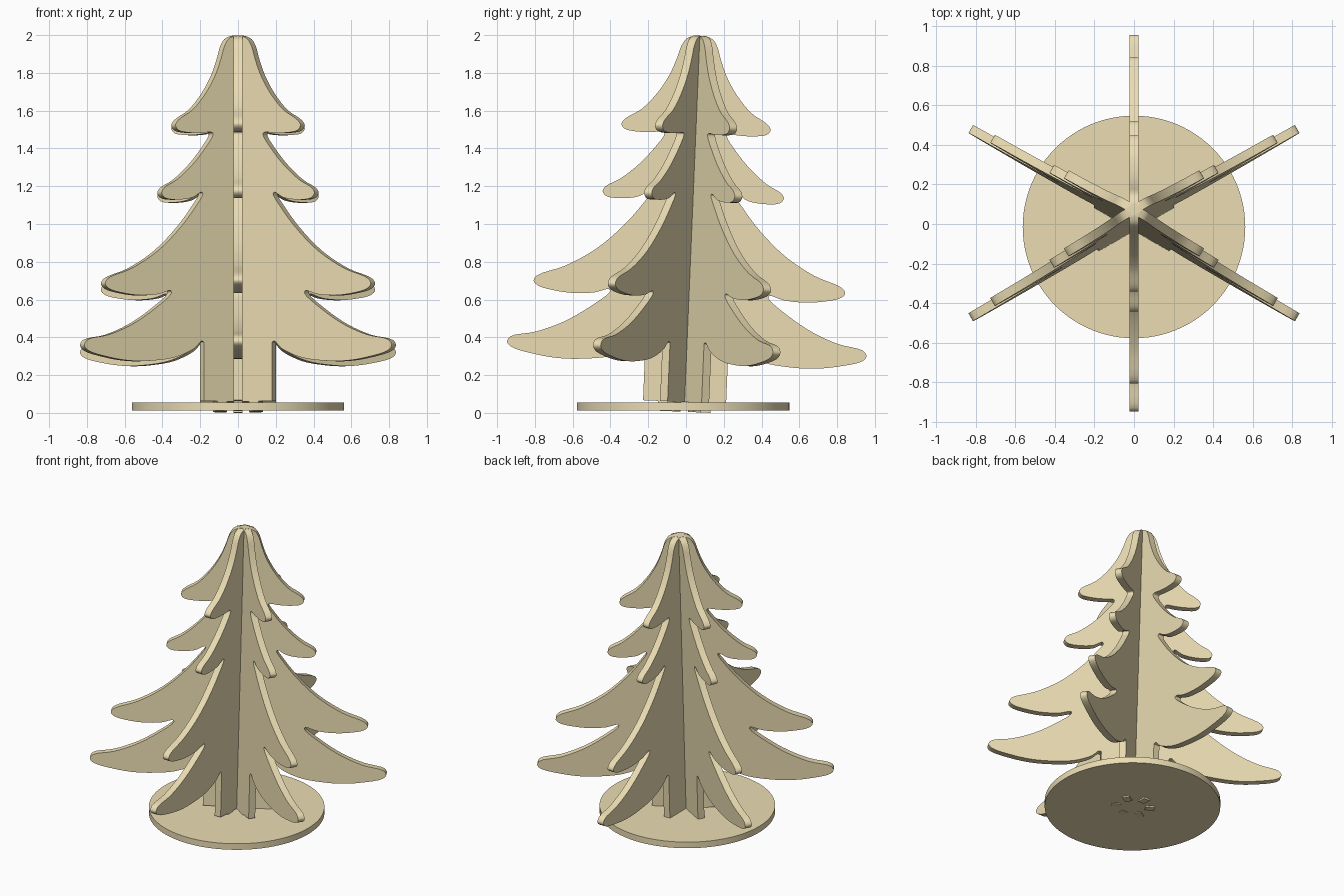
import bpy, bmesh
from math import radians, sin, cos
from mathutils import Vector, Matrix

if "Cube" in bpy.data.objects:
    bpy.data.objects.remove(bpy.data.objects["Cube"])

THICK = 0.046
TILT = Matrix.Translation((0, -0.01, 0)) @ Matrix.Rotation(radians(-2.4), 4, 'X')

wood = bpy.data.materials.new("plywood")
wood.diffuse_color = (0.83, 0.72, 0.45, 1)
wood.use_nodes = True
wood.node_tree.nodes["Principled BSDF"].inputs["Base Color"].default_value = wood.diffuse_color

# half outline of a panel (radius, height), from trunk notch to apex
TIERS = [
    [(.22, .37), (.235, .375), (.28, .335), (.40, .285), (.54, .265), (.67, .262), (.80, .278),
     (.93, .312), (.952, .338), (.935, .367), (.80, .398), (.66, .455), (.53, .535)],
    [(.42, .625), (.425, .638), (.50, .618), (.61, .61), (.71, .619), (.80, .641), (.825, .666),
     (.808, .695), (.66, .753), (.50, .85), (.36, .98), (.27, 1.09)],
    [(.228, 1.155), (.236, 1.164), (.29, 1.135), (.38, 1.122), (.46, 1.13), (.48, 1.155),
     (.465, 1.182), (.39, 1.225), (.30, 1.30), (.22, 1.39)],
    [(.165, 1.472), (.172, 1.482), (.24, 1.478), (.31, 1.478), (.377, 1.49), (.395, 1.515),
     (.378, 1.543), (.29, 1.60), (.21, 1.69), (.15, 1.79), (.115, 1.88), (.096, 1.94),
     (.07, 1.98), (.03, 1.997), (0, 1.998)],
]


def spline(pts, steps=4):
    """Centripetal Catmull-Rom through the points."""
    p = [Vector(q) for q in pts]
    p = [2 * p[0] - p[1]] + p + [Vector((-p[-2].x, p[-2].y))]
    out = []
    for i in range(1, len(p) - 2):
        a, b, c, d = p[i - 1:i + 3]
        t0 = 0
        t1 = t0 + (b - a).length ** .5
        t2 = t1 + (c - b).length ** .5
        t3 = t2 + (d - c).length ** .5
        for s in range(steps):
            t = t1 + (t2 - t1) * s / steps
            mix = lambda u, v, x, y: u * ((y - t) / (y - x)) + v * ((t - x) / (y - x))
            a1, a2, a3 = mix(a, b, t0, t1), mix(b, c, t1, t2), mix(c, d, t2, t3)
            out.append(mix(mix(a1, a2, t0, t2), mix(a2, a3, t1, t3), t1, t2))
    return out + [p[-2]]


def finish(name, bm):
    bmesh.ops.recalc_face_normals(bm, faces=bm.faces)
    me = bpy.data.meshes.new(name)
    bm.to_mesh(me)
    bm.free()
    me.materials.append(wood)
    ob = bpy.data.objects.new(name, me)
    bpy.context.collection.objects.link(ob)
    bpy.context.view_layer.objects.active = ob
    ob.select_set(True)
    bpy.ops.object.shade_smooth_by_angle(angle=radians(35))
    ob.select_set(False)
    return ob


def panel(name, angle):
    # trunk foot with a tab, then the branch tiers, mirrored to the other side
    foot = [Vector(q) for q in ((.08, .058), (.08, .006), (.14, .006), (.14, .058), (.22, .058))]
    half = foot + spline([q for tier in TIERS for q in tier])
    outline = half + [Vector((-q.x, q.y)) for q in reversed(half[:-1])]
    bm = bmesh.new()
    face = bm.faces.new([bm.verts.new((q.x, -THICK / 2, q.y)) for q in outline])
    ext = bmesh.ops.extrude_face_region(bm, geom=[face])
    verts = [v for v in ext['geom'] if isinstance(v, bmesh.types.BMVert)]
    bmesh.ops.translate(bm, verts=verts, vec=(0, THICK, 0))
    bm.transform(TILT @ Matrix.Rotation(radians(angle), 4, 'Z'))
    finish(name, bm)


# three crossing tree panels, leaning slightly back
for name, angle in (("tree_panel_middle", 90), ("tree_panel_left", -30), ("tree_panel_right", 30)):
    panel(name, angle)

# round base plate
bm = bmesh.new()
bmesh.ops.create_cone(bm, cap_ends=True, segments=96, radius1=.562, radius2=.562, depth=.043,
                      matrix=Matrix.Translation((0, -.015, .0335)))
finish("base_disc", bm)
